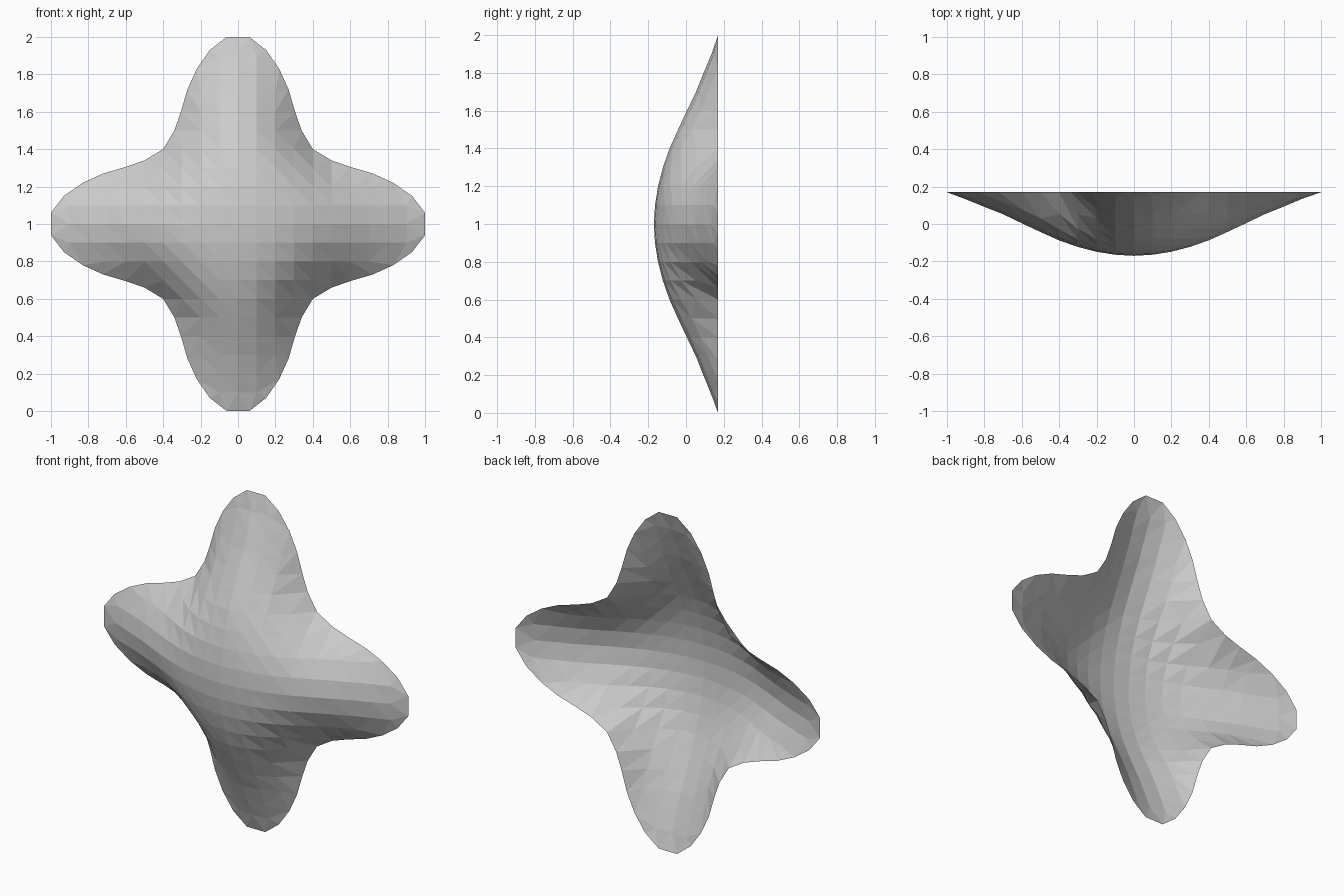
import bpy
from mathutils import Vector
from mathutils.geometry import delaunay_2d_cdt

if "Cube" in bpy.data.objects:
    bpy.data.objects.remove(bpy.data.objects["Cube"])

# Rim outline: one eighth of the rounded cross, mirrored into four arms
arm = [(0.06, 1.0), (0.15, 0.93), (0.22, 0.83), (0.27, 0.72), (0.305, 0.6), (0.34, 0.5)]
quarter = arm + [(0.4, 0.4)] + [(b, a) for a, b in reversed(arm)]
outline = []
for _ in range(4):
    outline += quarter
    quarter = [(b, -a) for a, b in quarter]
edges = [(i, (i + 1) % len(outline)) for i in range(len(outline))]


def inside(x, z):
    hit = False
    for i, j in edges:
        (ax, az), (bx, bz) = outline[i], outline[j]
        if (az > z) != (bz > z) and x < ax + (z - az) / (bz - az) * (bx - ax):
            hit = not hit
    return hit


# Inflate a membrane pinned along the rim (relaxation on a fine grid)
N, STEP = 50, 0.02
cells = [(i, j) for i in range(-N, N + 1) for j in range(-N, N + 1)
         if inside(i * STEP + 1e-5, j * STEP + 1e-5)]
u = {c: 0.0 for c in cells}
for _ in range(250):
    for i, j in cells:
        avg = (u.get((i + 1, j), 0) + u.get((i - 1, j), 0)
               + u.get((i, j + 1), 0) + u.get((i, j - 1), 0) + 1) / 4
        u[i, j] += 1.85 * (avg - u[i, j])

# Match the ridge of the arms to the side profile (radius, depth)
ridge = [(1.0, 0.0), (0.9, 0.035), (0.8, 0.077), (0.7, 0.117), (0.6, 0.165), (0.5, 0.212),
         (0.4, 0.257), (0.3, 0.292), (0.2, 0.318), (0.1, 0.334), (0.0, 0.34)]
levels = [(0.0 if r == 1 else u.get((0, round(r / STEP)), 0), d) for r, d in ridge]


def depth(i, j):
    v = u[i, j]
    for (a, da), (b, db) in zip(levels, levels[1:]):
        if v <= b:
            return da + (db - da) * (v - a) / (b - a)
    return levels[-1][1]


# Low-poly triangulation of rim and interior points
points = [Vector(p) for p in outline]
depths = [0.0] * len(points)
for i in range(-N, N + 1, 5):
    for j in range(-N, N + 1, 5):
        near = [(2.2, 0), (-2.2, 0), (0, 2.2), (0, -2.2), (1.6, 1.6), (-1.6, 1.6), (1.6, -1.6), (-1.6, -1.6)]
        if (i, j) in u and all(inside((i + a) * STEP, (j + b) * STEP) for a, b in near):
            points.append(Vector((i * STEP, j * STEP)))
            depths.append(depth(i, j))
co, _, faces, orig, _, _ = delaunay_2d_cdt(points, edges, [], 1, 1e-5)
verts = [(p.x, 0.17 - depths[o[0]], p.y + 1) for p, o in zip(co, orig)]

mesh = bpy.data.meshes.new("cross_shell")
mesh.from_pydata(verts, [], faces)
shell = bpy.data.objects.new("cross_shell", mesh)
bpy.context.collection.objects.link(shell)
